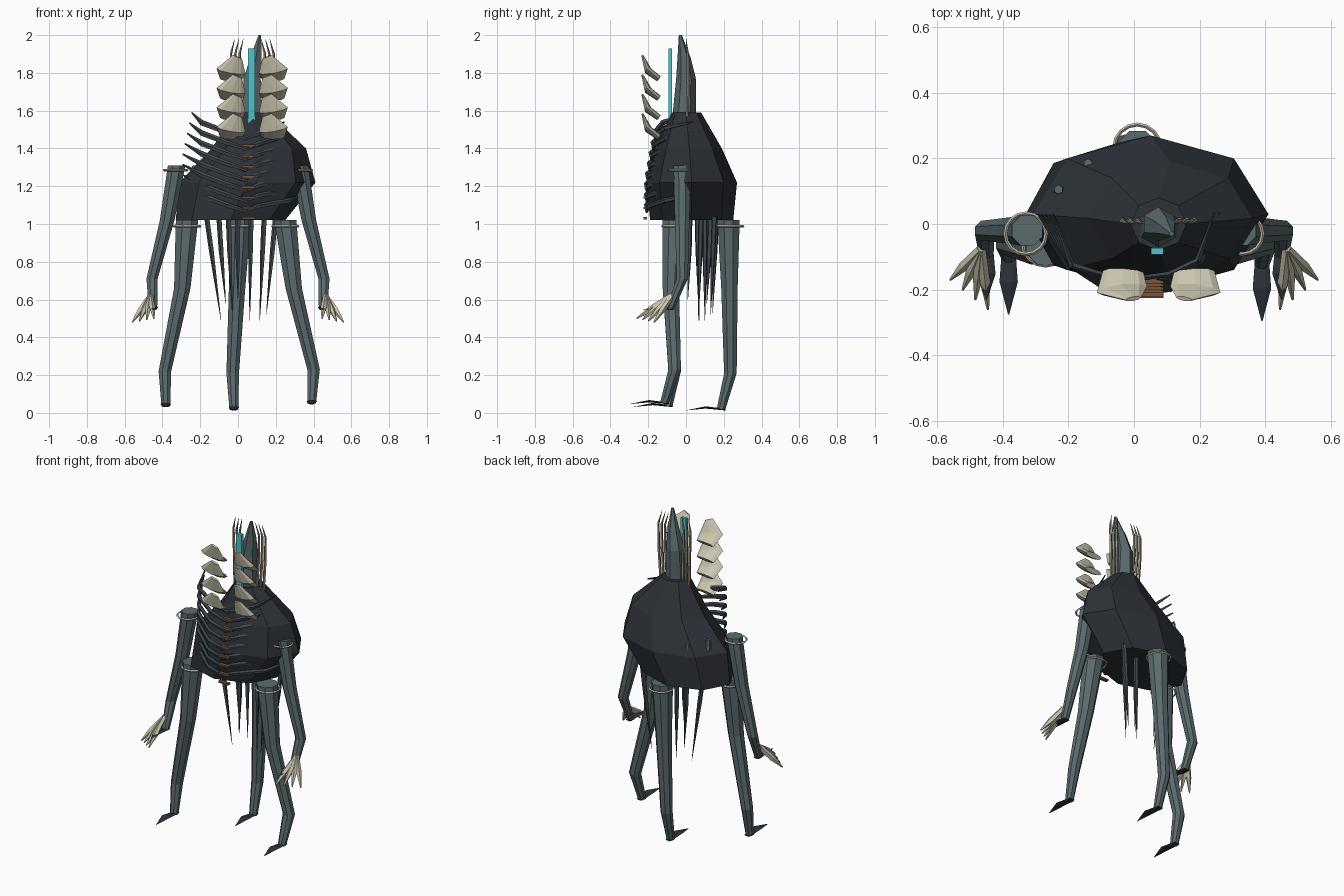
import bpy, bmesh, math
from mathutils import Vector

if "Cube" in bpy.data.objects:
    bpy.data.objects.remove(bpy.data.objects["Cube"])


def material(name, rgb):
    m = bpy.data.materials.new(name)
    m.diffuse_color = (*rgb, 1)
    m.use_nodes = True
    m.node_tree.nodes["Principled BSDF"].inputs["Base Color"].default_value = m.diffuse_color
    return m


DARK = material("dark hide", (0.026, 0.031, 0.039))
SLATE = material("slate limb", (0.105, 0.145, 0.155))
RIB = material("rib grey", (0.05, 0.066, 0.076))
BONE = material("bone", (0.60, 0.56, 0.43))
SPINE = material("brown bone", (0.34, 0.29, 0.21))
CYAN = material("glow cyan", (0.08, 0.55, 0.58))
RUST = material("rust", (0.20, 0.09, 0.04))


def loft(name, rings, mat):
    """Skin a list of equal-length point rings and cap both ends."""
    bm = bmesh.new()
    vs = [[bm.verts.new(p) for p in ring] for ring in rings]
    n = len(vs[0])
    for a, b in zip(vs, vs[1:]):
        for i in range(n):
            j = (i + 1) % n
            bm.faces.new((a[i], a[j], b[j], b[i]))
    bm.faces.new(vs[0][::-1])
    bm.faces.new(vs[-1])
    bmesh.ops.recalc_face_normals(bm, faces=bm.faces)
    me = bpy.data.meshes.new(name)
    bm.to_mesh(me)
    bm.free()
    me.materials.append(mat)
    ob = bpy.data.objects.new(name, me)
    bpy.context.collection.objects.link(ob)
    return ob


def ellipse(c, u, v, n=8, turn=0.0):
    return [Vector(c) + u * math.cos(turn + i * math.tau / n)
            + v * math.sin(turn + i * math.tau / n) for i in range(n)]


def column(name, pts, radii, mat, n=8):
    """Limb with level cross-sections."""
    return loft(name, [ellipse(p, Vector((r, 0, 0)), Vector((0, r, 0)), n, math.pi / n)
                       for p, r in zip(pts, radii)], mat)


def tube(name, pts, radii, mat, n=5, side=(0, 0, 1), flat=1.0):
    """Tube across its path; radii run along 'side', flat scales the other way."""
    pts = [Vector(p) for p in pts]
    rings = []
    for i, (p, r) in enumerate(zip(pts, radii)):
        t = (pts[min(i + 1, len(pts) - 1)] - pts[max(i - 1, 0)]).normalized()
        u = Vector(side) - t * t.dot(Vector(side))
        u.normalize()
        rings.append(ellipse(p, u * r, t.cross(u) * r * flat, n))
    return loft(name, rings, mat)


def band(name, c, r):
    bpy.ops.mesh.primitive_torus_add(location=c, major_radius=r, minor_radius=0.006,
                                     major_segments=16, minor_segments=4)
    ob = bpy.context.object
    ob.name = name
    ob.data.materials.append(BONE)


def box(name, c, size, mat):
    x, y, z = (s / 2 for s in size)
    ring = [(-x, -y), (x, -y), (x, y), (-x, y)]
    return loft(name, [[(c[0] + a, c[1] + b, c[2] + h) for a, b in ring] for h in (-z, z)], mat)


# Leaning body: z, x min, x max, y min, y max
body = []
for z, x0, x1, y0, y1 in ((1.02, -0.33, 0.25, -0.19, 0.25),
                          (1.22, -0.31, 0.41, -0.21, 0.27),
                          (1.40, -0.14, 0.36, -0.155, 0.19),
                          (1.59, -0.01, 0.16, -0.08, 0.08)):
    body.append(ellipse(((x0 + x1) / 2, (y0 + y1) / 2, z),
                        Vector(((x1 - x0) / 2, 0, 0)), Vector((0, (y1 - y0) / 2, 0))))
loft("body", body, DARK)

# Tall pointed head and glowing face strip
column("head", [(0.075, -0.01, 1.57), (0.075, 0.0, 1.77), (0.095, -0.01, 1.88), (0.115, -0.03, 2.0)],
       [0.062, 0.052, 0.035, 0.008], SLATE, 6)
box("face_strip", (0.071, -0.083, 1.715), (0.037, 0.02, 0.43), CYAN)

# Thin crown spines on both sides of the head
for s in (-1, 1):
    for k in range(3):
        x = 0.075 + s * (0.055 + 0.023 * k)
        tube("crown_spine", [(x, 0.005, 1.55), (x + s * 0.008, 0.012, 1.76),
                             (x + s * 0.012, 0.01, 1.90), (x - s * 0.008, 0.0, 1.98)],
             [0.008, 0.009, 0.007, 0.001], SPINE, 5, (1, 0, 0))

# Stacked flaring shoulder plates
for s in (-1, 1):
    for k in range(4):
        z = -0.103 * k
        pts = [(0.075 + s * a, b, c + z) for a, b, c in
               ((0.078, -0.228, 1.885), (0.112, -0.20, 1.81), (0.108, -0.145, 1.77))]
        tube("shoulder_plate", pts, [0.026, 0.078, 0.062], BONE, 8, (1, 0, 0), 0.26)

# Ribs sweeping back from the breastbone, with rust segments
for k in range(8):
    z = 1.45 - 0.055 * k
    y = -0.208 + 0.045 * max(0, (z - 1.2) / 0.25)
    tip = -0.245 - 0.012 * min(k, 4)
    tube("left_rib", [(0.05, y, z), (-0.06, y - 0.005, z + 0.035), (-0.19, -0.125, z + 0.085),
                      (tip, 0.03, z + 0.14)],
         [0.010, 0.015, 0.016, 0.004], RIB, 5, (0, 0, 1), 0.7)
    tube("right_rib", [(0.03, y, z), (0.11, y + 0.01, z + 0.03), (0.195 + 0.012 * k, -0.11, z + 0.06),
                       (0.245 + 0.015 * k, 0.035, z + 0.09)],
         [0.010, 0.014, 0.014, 0.004], RIB, 5, (0, 0, 1), 0.7)
    box("breast_segment", (0.055, y - 0.008, z - 0.035), (0.07, 0.02, 0.012), RUST)


def foot(name, a, length):
    """Flat pointed blade reaching forward."""
    x, y, z = a
    tube(name, [(x, y + 0.025, z), (x, y - length * 0.45, z + 0.012), (x, y - length, z - 0.003)],
         [0.02, 0.028, 0.002], DARK, 6, (1, 0, 0), 0.25)


# Three legs with ankle rings and blade feet
legs = {
    "left_leg": [(-0.27, -0.065, 1.02), (-0.295, -0.08, 0.66), (-0.387, -0.06, 0.22), (-0.382, -0.095, 0.035)],
    "right_leg": [(0.25, -0.065, 1.02), (0.295, -0.08, 0.66), (0.40, -0.06, 0.23), (0.39, -0.115, 0.05)],
    "back_leg": [(0.01, 0.225, 1.02), (-0.005, 0.23, 0.66), (-0.028, 0.235, 0.21), (-0.022, 0.185, 0.017)],
}
for name, pts in legs.items():
    column(name, pts, [0.064, 0.047, 0.036, 0.025], SLATE)
    band(name + "_ring", (pts[0][0], pts[0][1] + 0.008, 0.988), 0.07)
    foot(name + "_foot", pts[3], 0.18)

# Arms with shoulder rings, blades and bony hands
for s, side in ((-1, "left"), (1, "right")):
    top = (s * 0.325, -0.02, 1.31)
    column(side + "_arm", [top, (s * 0.375, -0.02, 1.02), (s * 0.455, -0.02, 0.71), (s * 0.45, -0.085, 0.55)],
           [0.05, 0.042, 0.032, 0.024], SLATE)
    band(side + "_arm_ring", (s * 0.33, -0.03, 1.285), 0.062)
    foot(side + "_arm_blade", (s * 0.45, -0.09, 0.548), 0.14)
    palm = Vector((s * 0.465, -0.075, 0.62))
    for k in range(4):
        f = k / 3
        end = Vector((s * (0.56 - 0.115 * f), -0.17 - 0.09 * f, 0.48 + 0.02 * f))
        mid = palm.lerp(end, 0.55)
        tube(side + "_finger", [palm, mid, end], [0.016, 0.018, 0.004], BONE, 5, (0, 0, 1), 0.9)

# Hanging tendrils: top x, top y, tip x, tip y, tip z
for x, y, tx, ty, tz in ((-0.165, 0.06, -0.09, 0.07, 0.49), (-0.10, 0.13, -0.065, 0.11, 0.58),
                         (0.0, 0.02, 0.0, 0.01, 0.60), (0.07, 0.10, 0.062, 0.10, 0.49),
                         (0.14, 0.08, 0.115, 0.065, 0.49), (0.20, 0.15, 0.15, 0.13, 0.52),
                         (-0.05, 0.16, -0.03, 0.14, 0.52)):
    column("tendril", [(x, y, 1.04), ((x * 2 + tx) / 3, (y * 2 + ty) / 3, 0.86), (tx, ty, tz)],
           [0.015, 0.014, 0.001], RIB, 5)

# Small stubs on the back
for x, y, z in ((-0.23, 0.105, 1.28), (-0.14, 0.185, 1.26)):
    column("back_stub", [(x, y, z - 0.04), (x, y, z + 0.03)], [0.016, 0.014], SLATE, 6)
